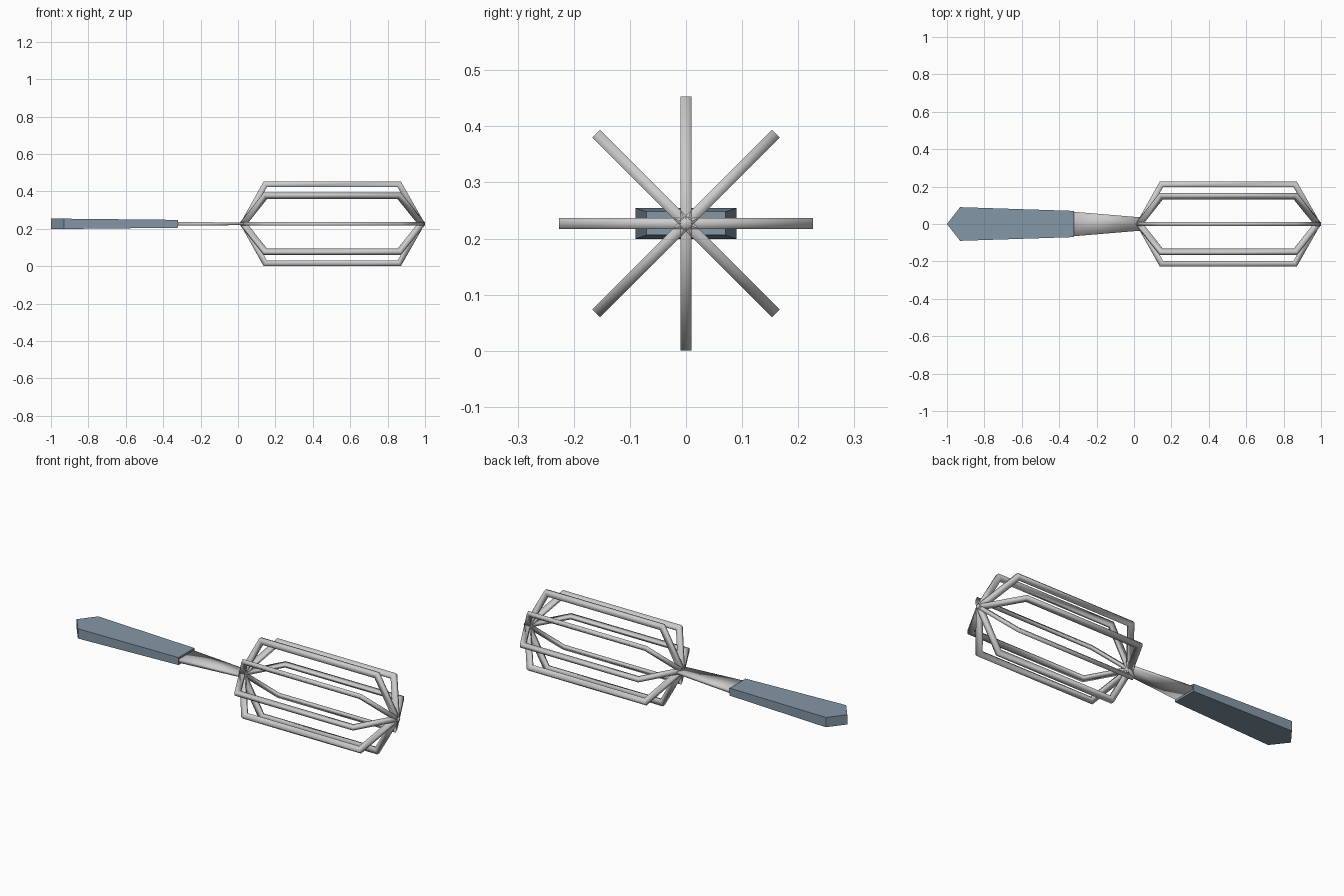
import bpy, bmesh
from math import pi
from mathutils import Vector, Matrix

if "Cube" in bpy.data.objects:
    bpy.data.objects.remove(bpy.data.objects["Cube"])

AXIS_Z = 0.227
CORNERS = [(1, 1), (-1, 1), (-1, -1), (1, -1)]


def material(name, rgb):
    mat = bpy.data.materials.new(name)
    mat.diffuse_color = (*rgb, 1)
    mat.use_nodes = True
    mat.node_tree.nodes["Principled BSDF"].inputs["Base Color"].default_value = mat.diffuse_color
    return mat


def finish(name, bm, mat, smooth=False):
    bmesh.ops.recalc_face_normals(bm, faces=bm.faces)
    for f in bm.faces:
        f.smooth = smooth
    mesh = bpy.data.meshes.new(name)
    bm.to_mesh(mesh)
    bm.free()
    mesh.materials.append(mat)
    ob = bpy.data.objects.new(name, mesh)
    bpy.context.collection.objects.link(ob)
    ob.location.z = AXIS_Z
    return ob


def bridge(bm, a, b):
    n = len(a)
    for k in range(n):
        bm.faces.new((a[k], a[(k + 1) % n], b[(k + 1) % n], b[k]))


def wire_loop(name, turn, path, mat, half_in=0.015, half_side=0.0097):
    """Closed mitred bar following a polygon in the xz plane, turned about x."""
    bm = bmesh.new()
    pts = [Vector((x, 0, z)) for x, z in path]
    n = len(pts)
    rings = []
    for i, p in enumerate(pts):
        d0 = (p - pts[i - 1]).normalized()
        d1 = (pts[(i + 1) % n] - p).normalized()
        n0, n1 = (Vector((-d.z, 0, d.x)) for d in (d0, d1))
        mitre = (n0 + n1) / (1 + n0.dot(n1))
        rings.append([bm.verts.new(p + mitre * half_in * a + Vector((0, half_side * b, 0)))
                      for a, b in CORNERS])
    for i in range(n):
        bridge(bm, rings[i - 1], rings[i])
    bmesh.ops.rotate(bm, verts=bm.verts, matrix=Matrix.Rotation(turn, 3, 'X'))
    return finish(name, bm, mat, True)


steel = material("steel", (0.72, 0.72, 0.74))
blue = material("handle_blue_grey", (0.23, 0.31, 0.38))

# Whisk wires: four hexagonal loops crossing on the axis
hexagon = [(0.0275, 0), (0.146, 0.2115), (0.862, 0.2115),
           (0.9825, 0), (0.862, -0.2115), (0.146, -0.2115)]
for i in range(4):
    wire_loop(f"whisk_wire_{i + 1}", i * pi / 4, hexagon, steel)

# Neck: flat bar tapering from handle to wires, softly shaded
bm = bmesh.new()
ends = []
for x, hy, hz in [(-0.33, 0.066, 0.010), (0.03, 0.036, 0.007)]:
    ends.append([bm.verts.new((x, hy * a, hz * b)) for a, b in CORNERS])
    bm.faces.new(ends[-1])
bridge(bm, *ends)
finish("neck", bm, steel, True)

# Handle: flat pointed grip, thinner towards the neck
outline = [(-1.0, 0, 0.0275), (-0.93, -0.09, 0.0275), (-0.32, -0.07, 0.021),
           (-0.32, 0.07, 0.021), (-0.93, 0.09, 0.0275)]
bm = bmesh.new()
top, bottom = ([bm.verts.new((x, y, s * h)) for x, y, h in outline] for s in (1, -1))
bridge(bm, top, bottom)
for loop in (top, bottom):
    bm.faces.new((loop[0], loop[1], loop[4]))
    bm.faces.new(loop[1:])
finish("handle", bm, blue)
